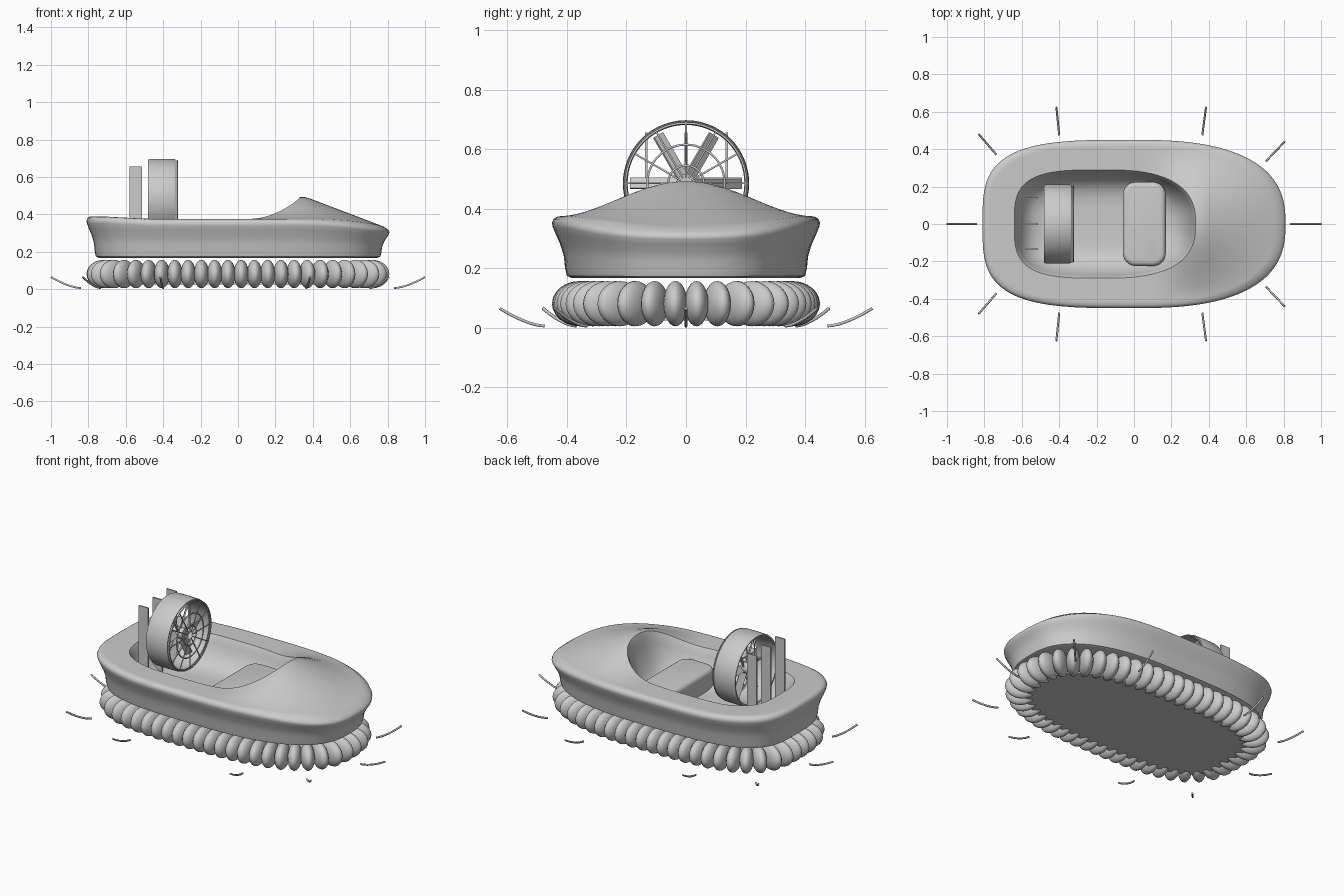
import bpy, bmesh, math
from mathutils import Matrix, Vector

cube = bpy.data.objects.get("Cube")
if cube:
    bpy.data.objects.remove(cube)

GREY = (0.6, 0.6, 0.6, 1)
mat = bpy.data.materials.new("plain grey")
mat.use_nodes = True
mat.diffuse_color = GREY
mat.node_tree.nodes["Principled BSDF"].inputs["Base Color"].default_value = GREY


def finish(name, bm, smooth=True):
    bmesh.ops.recalc_face_normals(bm, faces=bm.faces)
    mesh = bpy.data.meshes.new(name)
    bm.to_mesh(mesh)
    bm.free()
    mesh.materials.append(mat)
    obj = bpy.data.objects.new(name, mesh)
    bpy.context.collection.objects.link(obj)
    if smooth:
        bpy.ops.object.select_all(action='DESELECT')
        obj.select_set(True)
        bpy.context.view_layer.objects.active = obj
        bpy.ops.object.shade_smooth_by_angle(angle=math.radians(40))
    return obj


def outline(cx, a, b, count=96, front=2.6, rear=3.5):
    """Rounded plan shape with a softer bow than stern."""
    pts = []
    for i in range(count):
        t = 2 * math.pi * i / count
        c, s = math.cos(t), math.sin(t)
        e = 2 / (front if c > 0 else rear)
        pts.append(Vector((cx + a * math.copysign(abs(c) ** e, c),
                           b * math.copysign(abs(s) ** e, s), 0)))
    return pts


def loft(name, rings, cap_ends=False, close=False):
    bm = bmesh.new()
    loops = [[bm.verts.new(p) for p in ring] for ring in rings]
    pairs = list(zip(loops, loops[1:])) + ([(loops[-1], loops[0])] if close else [])
    for lo, hi in pairs:
        for i in range(len(lo)):
            j = (i + 1) % len(lo)
            bm.faces.new((lo[i], lo[j], hi[j], hi[i]))
    if cap_ends:
        bm.faces.new(loops[0])
        bm.faces.new(loops[-1])
    return finish(name, bm)


def smoothstep(lo, hi, x):
    t = min(1, max(0, (x - lo) / (hi - lo)))
    return t * t * (3 - 2 * t)


# Hull: side rings, deck with raised cowl, cockpit tub
def edge_height(x):
    return 0.375 + 0.015 * smoothstep(-0.4, -0.8, x) - 0.05 * max(0, (x - 0.3) / 0.5) ** 2


def deck_height(x, y):
    edge = edge_height(x)
    bell = (0.5 * (1 + math.cos(math.pi * min(1, abs(y) / 0.42)))) ** 0.85
    crest = 0.492 - 0.38 * max(0, x - 0.365)
    return edge + max(0, crest - edge) * bell * smoothstep(0.05, 0.33, x)


LENGTH, WIDTH, KEEL, FLOOR = 0.81, 0.45, 0.168, 0.2
rings = []
for inset, z in [(0.065, 0.168), (0.05, 0.174), (0.044, 0.2), (0.04, 0.24), (0.028, 0.28),
                 (0.012, 0.315), (0.002, 0.34), (0, 0.352), (0.005, 0.365), (0.015, 0.372)]:
    ring = outline(0, LENGTH - inset, WIDTH - inset)
    for p in ring:
        p.z = KEEL + (z - KEEL) * (edge_height(p.x) - KEEL) / 0.207
    rings.append(ring)

outer = outline(0, LENGTH - 0.03, WIDTH - 0.03)
rim = outline(-0.155, 0.485, 0.29)
for k in range(17):
    ring = [p.lerp(q, k / 16) for p, q in zip(outer, rim)]
    for p in ring:
        p.z = deck_height(p.x, p.y)
    rings.append(ring)

for inset, f in [(0.008, 0.93), (0.018, 0.75), (0.035, 0.5), (0.065, 0.26), (0.1, 0.1),
                 (0.15, 0.02), (0.2, 0)]:
    ring = outline(-0.155, 0.485 - inset, 0.29 - inset)
    for p, q in zip(ring, rim):
        p.z = FLOOR + (deck_height(q.x, q.y) - FLOOR) * f
    rings.append(ring)
loft("hull", rings, cap_ends=True)

# Skirt: flattened bags spaced evenly round the hull
BAG_RADIAL = 0.093
path = outline(0, LENGTH - BAG_RADIAL, WIDTH - BAG_RADIAL, 720)
steps = [(path[(i + 1) % len(path)] - p).length for i, p in enumerate(path)]
BAGS = 52
spacing = sum(steps) / BAGS
bm = bmesh.new()
travel, target = 0, spacing / 2
for i, p in enumerate(path):
    if travel + steps[i] >= target:
        q = path[(i + 1) % len(path)]
        centre = p.lerp(q, (target - travel) / steps[i])
        tangent = path[(i + 4) % len(path)] - path[i - 4]
        turn = Matrix.Rotation(math.atan2(tangent.y, tangent.x), 4, 'Z')
        place = Matrix.Translation((centre.x, centre.y, 0.081))
        bmesh.ops.create_uvsphere(bm, u_segments=20, v_segments=12, radius=1,
                                  matrix=place @ turn @ Matrix.Diagonal((0.04, BAG_RADIAL, 0.076, 1)))
        target += spacing
    travel += steps[i]
finish("skirt_bags", bm)

# Bottom plate closing the inside of the skirt
plate = outline(0, LENGTH - 0.12, WIDTH - 0.12)
loft("bottom_plate", [[p + Vector((0, 0, z)) for p in plate] for z in (0.025, 0.035)], cap_ends=True)


# Boxes with optional rounded corners
def box(name, centre, size, bevel=0):
    bm = bmesh.new()
    bmesh.ops.create_cube(bm, size=1, matrix=Matrix.Translation(centre) @ Matrix.Diagonal((*size, 1)))
    if bevel:
        upright = [e for e in bm.edges if abs(e.verts[0].co.z - e.verts[1].co.z) > 0.01]
        bmesh.ops.bevel(bm, geom=upright, offset=bevel, segments=6, profile=0.5, affect='EDGES')
        top = max(v.co.z for v in bm.verts)
        lid = [e for e in bm.edges if all(v.co.z > top - 0.001 for v in e.verts)]
        bmesh.ops.bevel(bm, geom=lid, offset=0.025, segments=4, profile=0.5, affect='EDGES')
    return finish(name, bm, bool(bevel))


box("seat", (0.055, 0, 0.255), (0.23, 0.45, 0.13), 0.07)
for i, y in enumerate((-0.133, 0, 0.137)):
    box(f"rudder_{i + 1}", (-0.547, y, 0.425), (0.065, 0.009, 0.46))

# Fan duct
AXIS = 0.485


def circle_x(x, radius, count=64):
    return [Vector((x, radius * math.cos(2 * math.pi * i / count),
                    AXIS + radius * math.sin(2 * math.pi * i / count))) for i in range(count)]


duct = [(-0.335, 0.208), (-0.345, 0.211), (-0.41, 0.212), (-0.47, 0.211),
        (-0.48, 0.208), (-0.478, 0.199), (-0.41, 0.196), (-0.337, 0.199)]
loft("fan_duct", [circle_x(x, r) for x, r in duct], close=True)


# Round tubes for guard and rods
def tube(name, strokes, radius, cyclic=False):
    curve = bpy.data.curves.new(name, 'CURVE')
    curve.dimensions = '3D'
    curve.bevel_depth = radius
    curve.bevel_resolution = 1
    curve.use_fill_caps = True
    for pts in strokes:
        spline = curve.splines.new('POLY')
        spline.points.add(len(pts) - 1)
        for point, co in zip(spline.points, pts):
            point.co = (*co, 1)
        spline.use_cyclic_u = cyclic
    curve.materials.append(mat)
    obj = bpy.data.objects.new(name, curve)
    bpy.context.collection.objects.link(obj)


GUARD_X = -0.326
tube("guard_rings", [circle_x(GUARD_X, r, 48) for r in (0.202, 0.13, 0.06)], 0.004, True)
spokes = list(zip(circle_x(GUARD_X, 0.02, 12), circle_x(GUARD_X, 0.205, 12)))
tube("guard_spokes", spokes, 0.0035)

# Propeller: hub and six pitched blades
bm = bmesh.new()
bmesh.ops.create_cone(bm, cap_ends=True, segments=24, radius1=0.032, radius2=0.032, depth=0.08,
                      matrix=Matrix.Translation((-0.4, 0, AXIS)) @ Matrix.Rotation(math.pi / 2, 4, 'Y'))
finish("propeller_hub", bm)
bm = bmesh.new()
for i in range(6):
    spin = Matrix.Rotation(i * math.pi / 3, 4, 'X')
    pitch = Matrix.Rotation(math.radians(35), 4, 'Y')
    bmesh.ops.create_cube(bm, size=1, matrix=Matrix.Translation((-0.4, 0, AXIS)) @ spin
                          @ Matrix.Translation((0, 0.105, 0)) @ pitch
                          @ Matrix.Diagonal((0.008, 0.165, 0.042, 1)))
finish("propeller_blades", bm, False)

# Curved spray rods round the skirt
rods = [((0.835, 0), (1, 0)), ((-0.84, 0), (-1, 0))]
for side in (1, -1):
    rods += [((0.705, 0.335 * side), (0.805, 0.44 * side)),
             ((0.365, 0.475 * side), (0.385, 0.625 * side)),
             ((-0.4, 0.475 * side), (-0.415, 0.625 * side)),
             ((-0.735, 0.37 * side), (-0.83, 0.48 * side))]
strokes = []
for start, end in rods:
    a, b = Vector((*start, 0)), Vector((*end, 0))
    strokes.append([a.lerp(b, k / 8) + Vector((0, 0, 0.006 + 0.059 * (k / 8) ** 1.6))
                    for k in range(9)])
tube("spray_rods", strokes, 0.0055)
